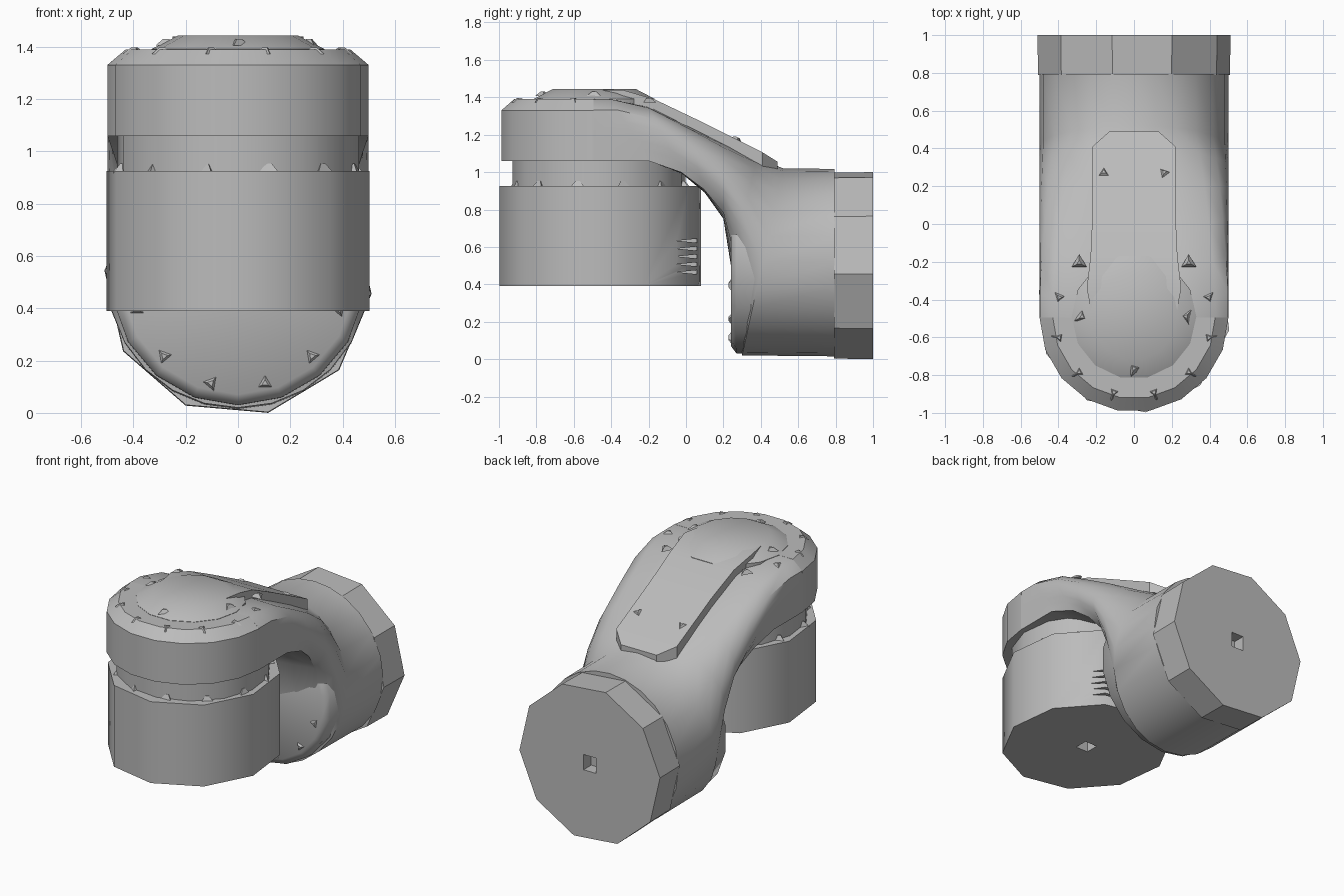
import bpy
import bmesh
from math import sin, cos, pi, radians
from mathutils import Vector, Matrix

if "Cube" in bpy.data.objects:
    bpy.data.objects.remove(bpy.data.objects["Cube"], do_unlink=True)


def material(name, value):
    mat = bpy.data.materials.new(name)
    mat.use_nodes = True
    color = (value, value, value, 1)
    mat.diffuse_color = color
    mat.node_tree.nodes["Principled BSDF"].inputs["Base Color"].default_value = color
    return mat


grey = material("machined grey", 0.5)


def finish(name, bm, smooth=None):
    bmesh.ops.recalc_face_normals(bm, faces=bm.faces)
    mesh = bpy.data.meshes.new(name)
    bm.to_mesh(mesh)
    bm.free()
    obj = bpy.data.objects.new(name, mesh)
    bpy.context.collection.objects.link(obj)
    mesh.materials.append(grey)
    if smooth:
        bpy.ops.object.select_all(action="DESELECT")
        obj.select_set(True)
        bpy.context.view_layer.objects.active = obj
        bpy.ops.object.shade_smooth_by_angle(angle=radians(smooth))
    return obj


def loft(name, rings, smooth=None):
    """Skin a list of equal-length rings and cap both ends."""
    bm = bmesh.new()
    loops = [[bm.verts.new(p) for p in ring] for ring in rings]
    n = len(loops[0])
    for a, b in zip(loops, loops[1:]):
        for i in range(n):
            j = (i + 1) % n
            bm.faces.new((a[i], a[j], b[j], b[i]))
    bm.faces.new(loops[0])
    bm.faces.new(loops[-1])
    return finish(name, bm, smooth)


def turned(name, profile, angles, center, along_y=False, smooth=None, squeeze=1):
    """Turn (radius, height) pairs round a vertical axis, or one along y."""
    rings = []
    for r, h in profile:
        flat = [(squeeze * r * cos(t), center + r * sin(t)) for t in angles]
        rings.append([(a, h, b) if along_y else (a, b, h) for a, b in flat])
    return loft(name, rings, smooth)


def around(sides, phase=0):
    return [radians(phase) + 2 * pi * i / sides for i in range(sides)]


def cut(obj, cutter):
    cutter.hide_render = True
    cutter.hide_set(True)
    mod = obj.modifiers.new("recess", "BOOLEAN")
    mod.operation = "DIFFERENCE"
    mod.solver = "EXACT"
    mod.object = cutter


# Lower drum, neck and the round front half of the head
drum = turned("lower_drum", [(0.543, 0.39), (0.543, 0.925)], around(10, 97), -0.458,
              smooth=40, squeeze=0.945)
turned("drum_neck", [(0.465, 0.9), (0.465, 1.08)], around(14, 97), -0.465, smooth=40)
half_turn = [pi + pi * i / 9 for i in range(10)]
turned("head_front", [(0.5, 1.06), (0.5, 1.33), (0.43, 1.39)], half_turn, -0.495, smooth=35)

# Front disc of the body and the end flange
turned("body_disc", [(0.445, 0.24), (0.485, 0.27), (0.493, 0.6)], around(18, 10), 0.515,
       along_y=True, smooth=60)
flange = turned("end_flange", [(0.51, 0.79), (0.513, 1.0)], around(10, -5), 0.5, along_y=True)

# Curved arm: sections blend from a chamfered box at the head to a round body
quarter = [0, 16, 33, 49, 63, 77]
section_angles = (quarter + [90] + [180 - q for q in reversed(quarter)]
                  + [195, 210, 225, 240, 255, 270, 285, 300, 315, 330, 345])


def section(top, bottom, boxy):
    mid = (Vector(top) + Vector(bottom)) / 2
    up = (Vector(top) - Vector(bottom)) / 2
    ring = []
    for angle in section_angles:
        c, s = cos(radians(angle)), sin(radians(angle))
        m = 1 / max(abs(c), abs(s))
        if s > 0:
            m = min(m, 8.92 / (abs(c) / 0.14 + s / 0.36))
        scale = 1 + (m - 1) * boxy
        p = mid + up * s * scale
        ring.append((0.5 * c * scale, p.x, p.y))
    return ring


loft("arm", [
    section((-0.495, 1.39), (-0.495, 1.06), 1),
    section((-0.4, 1.39), (-0.2, 1.06), 1),
    section((-0.2, 1.35), (-0.02, 0.99), 0.85),
    section((0.0, 1.255), (0.1, 0.89), 0.65),
    section((0.2, 1.16), (0.2, 0.75), 0.45),
    section((0.38, 1.075), (0.24, 0.5), 0.2),
    section((0.52, 1.02), (0.3, 0.02), 0),
    section((0.795, 1.017), (0.795, 0.015), 0),
], smooth=40)

# Raised round cover and the strip running down the arm
turned("cover_disc", [(0.33, 1.34), (0.33, 1.392), (0.23, 1.443)], around(14), -0.49, smooth=40)
strip = []
for y, z, half in [(-0.5, 1.44, 0.22), (-0.34, 1.44, 0.25), (-0.17, 1.39, 0.23),
                   (0.05, 1.285, 0.22), (0.25, 1.185, 0.22), (0.41, 1.105, 0.22),
                   (0.49, 1.055, 0.13)]:
    strip.append([(-half, y, z - 0.08), (half, y, z - 0.08), (half, y, z), (-half, y, z)])
loft("cover_strip", strip, smooth=30)


# Square sockets in the drum base and flange
def box(name, center, size):
    bm = bmesh.new()
    bmesh.ops.create_cube(bm, size=1, matrix=Matrix.Translation(center) @ Matrix.Diagonal((*size, 1)))
    return finish(name, bm)


cut(drum, box("drum_socket_cutter", (0, -0.46, 0.39), (0.09, 0.09, 0.16)))
cut(flange, box("flange_socket_cutter", (0, 1.0, 0.5), (0.09, 0.16, 0.1)))

# Wedge slots in one back facet of the drum
bm = bmesh.new()
for i in range(5):
    z = 0.465 + 0.042 * i
    ends = [[bm.verts.new((x, y, z + dz)) for y, dz in ((-0.05, 0), (0.12, -0.017), (0.12, 0.017))]
            for x in (0.05, 0.33)]
    bm.faces.new(ends[0])
    bm.faces.new(ends[1])
    for k in range(3):
        m = (k + 1) % 3
        bm.faces.new((ends[0][k], ends[0][m], ends[1][m], ends[1][k]))
cut(drum, finish("slot_cutter", bm))


# Small three-sided bolts
def bolts(name, places, normal, radius=0.046, height=0.024):
    bm = bmesh.new()
    turn = Vector((0, 0, 1)).rotation_difference(Vector(normal)).to_matrix().to_4x4()
    for i, p in enumerate(places):
        spin = Matrix.Rotation(0.7 * i, 4, "Z")
        bmesh.ops.create_cone(bm, cap_ends=True, segments=3, radius1=radius, radius2=radius * 0.3,
                              depth=height, matrix=Matrix.Translation(p) @ turn @ spin)
    finish(name, bm)


def circle(radius, first, count, step):
    angles = [radians(first + step * i) for i in range(count)]
    return [(radius * cos(a), radius * sin(a)) for a in angles]


bolts("head_bolts", [(a, b - 0.495, 1.385) for a, b in circle(0.41, -225, 10, 30)], (0, 0, 1))
bolts("cover_bolts", [(a, b - 0.49, 1.418) for a, b in circle(0.275, -180, 3, 90)], (0, 0, 1))
bolts("strip_bolts", [(x, 0.27, 1.175) for x in (-0.16, 0.16)], (0, 0.45, 0.89))
bolts("drum_bolts", [(a, b - 0.46, 0.935) for a, b in circle(0.455, 15, 12, 30)], (0, 0, 1),
      height=0.036)
bolts("body_bolts", [(a, 0.24, b + 0.5) for a, b in circle(0.4, -165, 6, 30)], (0, -1, 0))
